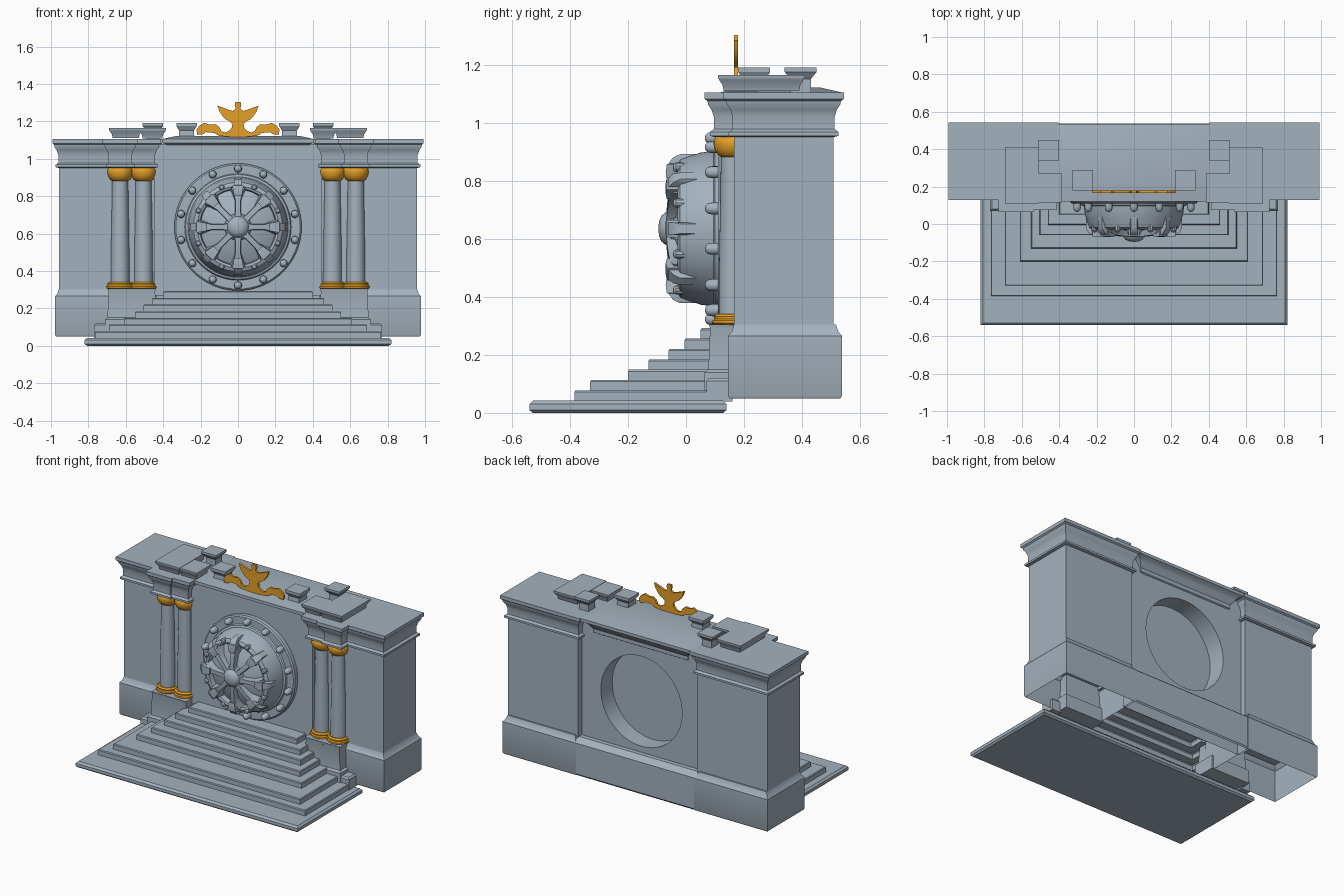
import bpy, bmesh, math
from mathutils import Matrix

if "Cube" in bpy.data.objects:
    bpy.data.objects.remove(bpy.data.objects["Cube"])

def material(name, col):
    m = bpy.data.materials.new(name)
    m.diffuse_color = (*col, 1)
    m.use_nodes = True
    m.node_tree.nodes["Principled BSDF"].inputs["Base Color"].default_value = m.diffuse_color
    return m

STONE = material("blue_grey_stone", (0.37, 0.445, 0.515))
GOLD = material("gold", (0.78, 0.35, 0.02))
CZ = 0.635  # door centre height

def add(name, bm, mat=STONE, angle=30):
    bmesh.ops.recalc_face_normals(bm, faces=bm.faces)
    me = bpy.data.meshes.new(name)
    bm.to_mesh(me)
    bm.free()
    me.materials.append(mat)
    ob = bpy.data.objects.new(name, me)
    bpy.context.collection.objects.link(ob)
    bpy.ops.object.select_all(action='DESELECT')
    ob.select_set(True)
    bpy.context.view_layer.objects.active = ob
    bpy.ops.object.shade_smooth_by_angle(angle=math.radians(angle))
    return ob

def loft(bm, rings, closed=True, bottom=True):
    vs = [[bm.verts.new(p) for p in r] for r in rings]
    n = len(vs[0])
    for a, b in zip(vs, vs[1:]):
        for i in range(n if closed else n - 1):
            bm.faces.new((a[i], a[(i + 1) % n], b[(i + 1) % n], b[i]))
    if bottom:
        bm.faces.new(vs[0])
    bm.faces.new(vs[-1])

def molding(name, x0, x1, y0, y1, profile, mirror=False, bottom=True):
    """Rectangular block whose outline is offset by a (offset, z) profile."""
    for s in ((1, -1) if mirror else (1,)):
        bm = bmesh.new()
        loft(bm, [[(s * x, y, z) for x, y in ((x0 - o, y0 - o), (x1 + o, y0 - o),
                                               (x1 + o, y1 + o), (x0 - o, y1 + o))]
                  for o, z in profile], bottom=bottom)
        side = ("_right" if s > 0 else "_left") if mirror else ""
        add(name + side, bm)

def lathe(name, profile, matrix, mat=STONE, n=32):
    bm = bmesh.new()
    loft(bm, [[(r * math.cos(2 * math.pi * i / n), r * math.sin(2 * math.pi * i / n), h)
               for i in range(n)] for r, h in profile])
    bm.transform(matrix)
    return add(name, bm, mat, 35)

def plate(name, loops, y0, y1, mat=STONE):
    """Flat x-z outline (later loops are holes) given thickness in y."""
    cu = bpy.data.curves.new(name, 'CURVE')
    cu.dimensions = '2D'
    cu.fill_mode = 'BOTH'
    cu.extrude = (y1 - y0) / 2
    for pts in loops:
        sp = cu.splines.new('POLY')
        sp.points.add(len(pts) - 1)
        for p, (x, z) in zip(sp.points, pts):
            p.co = (x, z, 0, 1)
        sp.use_cyclic_u = True
    tmp = bpy.data.objects.new("outline_helper", cu)
    bpy.context.collection.objects.link(tmp)
    me = bpy.data.meshes.new_from_object(tmp.evaluated_get(bpy.context.evaluated_depsgraph_get()))
    bpy.data.objects.remove(tmp)
    bm = bmesh.new()
    bm.from_mesh(me)
    bmesh.ops.remove_doubles(bm, verts=bm.verts, dist=0.0001)
    bm.transform(Matrix.Translation((0, (y0 + y1) / 2, 0)) @ Matrix.Rotation(math.pi / 2, 4, 'X'))
    return add(name, bm, mat)

CORNICE = [(0, .95), (.018, .955), (.018, .968), (.004, .978), (.004, 1.02), (.012, 1.045),
           (.024, 1.063), (.026, 1.075), (.036, 1.082), (.036, 1.105)]
FLARE = [(-.02, 0), (-.016, .02), (-.004, .038), (0, .045), (0, .055)]

def flare(z):
    return [(o, z + h) for o, h in FLARE]

# Side wings with cornice, and wider bases that are open underneath
molding("wing", .44, .957, .165, .508, [(0, .29)] + CORNICE, True)
molding("wing_base", .46, .953, .17, .513,
        [(.02, .05), (.025, .06), (.025, .265), (.012, .28), (.004, .305)], True, bottom=False)

# Centre wall with the round opening, plus its base, cornice and roof
hole = [(.30 * math.cos(math.tau * i / 48), CZ + .30 * math.sin(math.tau * i / 48)) for i in range(48)]
plate("centre_wall", [[(-.45, .27), (.45, .27), (.45, 1.08), (-.45, 1.08)], hole], .145, .47)
bm = bmesh.new()
loft(bm, [[(-.45, y, z), (.45, y, z)] + [(.45, .44, z), (-.45, .44, z)]
          for y, z in ((.53, .05), (.537, .06), (.537, .265), (.50, .295))], bottom=False)
add("centre_rear_base", bm)
molding("centre_cornice", -.37, .37, .155, .50,
        [(-.03, 1.0), (-.022, 1.005), (-.022, 1.03), (0, 1.06), (.012, 1.075), (.035, 1.085),
         (.035, 1.105), (-.04, 1.122)])

# Floor slab, and the stairs as one stepped shell open at the back
molding("floor_slab", -.82, .82, -.54, .14, [(-.012, 0), (0, .01), (0, .03), (-.012, .042)])
STEPS = [(.765, -.385), (.69, -.33), (.61, -.20), (.55, -.13), (.505, -.06), (.46, -.005), (.40, .05)]
rings = []
for i, (x, y) in enumerate(STEPS):
    z = .042 + i * .0357
    for o, h in ((0, z), (0, z + .03), (.004, z + .0357)):
        rings.append([(-x + o, .15, h), (-x + o, y + o, h), (x - o, y + o, h), (x - o, .15, h)])
bm = bmesh.new()
loft(bm, rings, closed=False, bottom=False)
add("stairs", bm)
molding("stair_end_block", .70, .77, .07, .16, [(0, .04), (0, .11), (-.01, .12)], True)

# Twin columns: pedestals, shafts, gold rings and capitals, entablature
for nm, x, f in (("outer", .63, .0), ("inner", .505, .012)):
    molding(nm + "_pedestal", x - .062, x + .062, .083, .2,
            [(.02, .05), (.02, .14), (.006, .15), (0, .29), (.004, .305)], True)
    molding(nm + "_entablature", x - .058, x + .058, .10 + f, .3, CORNICE, True)
    for s in (1, -1):
        M = Matrix.Translation((s * x, .163 + f / 2, 0))
        side = "_right" if s > 0 else "_left"
        lathe(nm + "_shaft" + side, [(.05, .33), (.049, .5), (.042, .9)], M)
        lathe(nm + "_base_ring" + side, [(.066, .303), (.073, .309), (.072, .318), (.066, .324),
                                         (.067, .332), (.058, .34)], M, GOLD)
        lathe(nm + "_capital" + side, [(.042, .882), (.054, .89), (.064, .908), (.068, .925),
                                       (.067, .942), (.06, .952)], M, GOLD)

# Raised plates and small flared blocks on the roof
molding("outer_roof_plate", .51, .69, .11, .41, flare(1.11), True)
molding("inner_roof_plate", .385, .53, .115, .27, flare(1.108), True)
molding("front_roof_block", .22, .33, .18, .29, [(-.012, 1.10), (-.016, 1.15), (0, 1.175), (0, 1.19)], True)
molding("rear_roof_block", .40, .51, .34, .45, [(-.02, 1.09), (-.02, 1.15), (0, 1.175), (0, 1.19)], True)

# Gold crest: spread-winged bird between two scrolls
half = [(.014, 1.303), (.018, 1.285), (.012, 1.268), (.028, 1.255), (.05, 1.262), (.085, 1.275),
        (.11, 1.284), (.10, 1.255), (.086, 1.232), (.068, 1.212), (.045, 1.2), (.03, 1.185),
        (.034, 1.165), (.05, 1.148), (.07, 1.14), (.09, 1.148), (.10, 1.17), (.12, 1.185),
        (.15, 1.182), (.18, 1.192), (.205, 1.178), (.222, 1.155), (.218, 1.128), (.19, 1.13),
        (.17, 1.142), (.13, 1.138), (.10, 1.122), (.03, 1.116)]
plate("bird_crest", [half + [(-x, z) for x, z in reversed(half)]], .165, .18, GOLD)

# Round door: lathe axis points to the front (-y)
D = Matrix.Translation((0, 0, CZ)) @ Matrix.Rotation(math.pi / 2, 4, 'X')
lathe("door_plate", [(.30, -.35), (.30, -.16), (.34, -.16), (.34, -.118), (.332, -.11), (.285, -.11),
                     (.28, -.10), (.268, -.095), (.262, -.05), (.255, -.03), (.25, -.01), (.238, .02),
                     (.218, .03), (.205, .025), (.20, -.01), (.15, .015), (.08, .035), (.02, .045)], D, n=64)
lathe("door_hub", [(.075, .02), (.07, .05), (.06, .058), (.056, .07), (.045, .084), (.028, .092),
                   (.008, .095)], D)

# Fourteen studs round the rim
for i in range(14):
    lathe(f"door_stud_{i + 1}", [(.021, -.12), (.021, -.09), (.018, -.075), (.011, -.068), (.003, -.065)],
          D @ Matrix.Rotation(math.tau * i / 14, 4, 'Z') @ Matrix.Translation((0, .312, 0)), n=12)

# Eight flared spokes, each with a clamp block at the rim, and small bolts between
for i in range(8):
    R = D @ Matrix.Rotation(math.tau * i / 8, 4, 'Z')
    bm = bmesh.new()
    loft(bm, [[(-w, r, -.01), (w, r, -.01), (w * .7, r, h), (-w * .7, r, h)]
              for r, w, h in ((.04, .03, .068), (.08, .019, .066), (.14, .019, .06),
                              (.18, .032, .054), (.21, .05, .042))])
    bm.transform(R)
    add(f"door_spoke_{i + 1}", bm)
    bm = bmesh.new()
    loft(bm, [[(-w, r, b), (w, r, b), (w, r, h), (-w, r, h)]
              for r, w, b, h in ((.165, .02, 0, .066), (.195, .026, 0, .07), (.222, .03, 0, .066),
                                 (.224, .022, -.05, .06), (.245, .022, -.06, .045), (.257, .016, -.06, .02))])
    bm.transform(R)
    add(f"door_clamp_{i + 1}", bm)
    lathe(f"rim_bolt_{i + 1}", [(.016, 0), (.016, .035), (.01, .043), (.002, .045)],
          R @ Matrix.Rotation(math.pi / 8, 4, 'Z') @ Matrix.Translation((0, .229, 0)), n=10)
